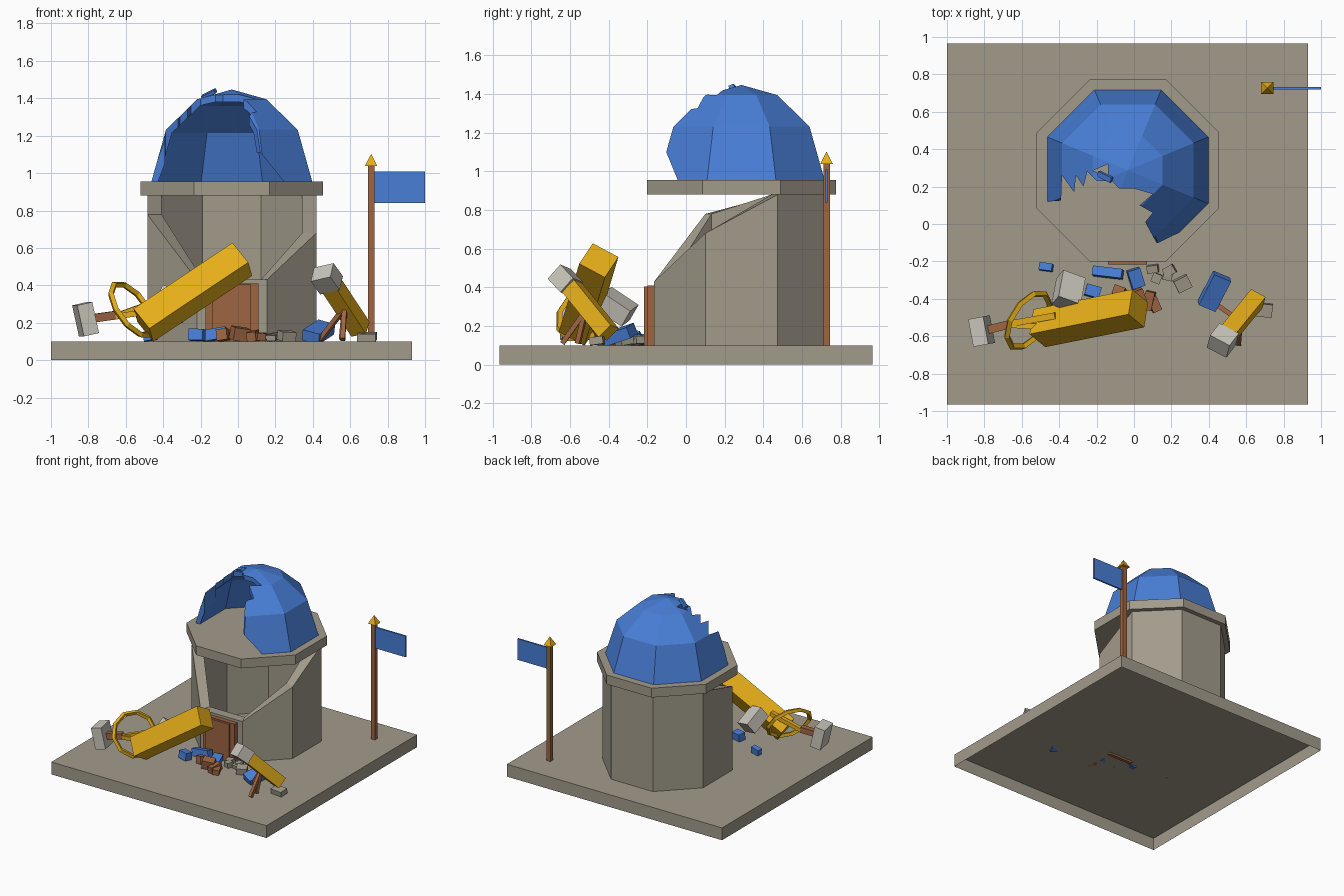
import bpy, bmesh, math, random
from mathutils import Vector, Matrix, Euler

random.seed(4)
if "Cube" in bpy.data.objects:
    bpy.data.objects.remove(bpy.data.objects["Cube"], do_unlink=True)


def material(name, rgb):
    m = bpy.data.materials.new(name)
    m.use_nodes = True
    m.diffuse_color = (*rgb, 1)
    m.node_tree.nodes["Principled BSDF"].inputs["Base Color"].default_value = (*rgb, 1)
    return m


STONE = material("stone", (.36, .33, .26))
PALE = material("pale stone", (.58, .56, .49))
BLUE = material("roof blue", (.065, .21, .68))
GOLD = material("gold", (.78, .42, .01))
WOOD = material("brown wood", (.34, .13, .055))
CX, CY = -.033, .287


def finish(name, bm, mat):
    bmesh.ops.recalc_face_normals(bm, faces=bm.faces)
    me = bpy.data.meshes.new(name)
    bm.to_mesh(me)
    bm.free()
    me.materials.append(mat)
    ob = bpy.data.objects.new(name, me)
    bpy.context.collection.objects.link(ob)
    return ob


def box(name, loc, size, mat, rot=None):
    bm = bmesh.new()
    rot = rot or Matrix.Identity(4)
    bmesh.ops.create_cube(bm, size=1, matrix=Matrix.Translation(loc) @ rot @ Matrix.Diagonal((*size, 1)))
    return finish(name, bm, mat)


def span(name, lo, hi, mat):
    lo, hi = Vector(lo), Vector(hi)
    return box(name, (lo + hi) / 2, hi - lo, mat)


def beam(name, p, q, w, h, mat, roll=0):
    """Box running from p to q, rolled around its own length."""
    p, q = Vector(p), Vector(q)
    d = q - p
    rot = d.to_track_quat('X', 'Z').to_matrix().to_4x4() @ Matrix.Rotation(math.radians(roll), 4, 'X')
    return box(name, (p + q) / 2, (d.length, w, h), mat, rot)


def octagon_lathe(name, profile, mat, closed=False, shape=None):
    """Eight-sided turning; profile is (flat-side radius, height)."""
    bm = bmesh.new()
    rings = []
    for k in range(8):
        a = math.radians(22.5 + 45 * k)
        s = 1 / math.cos(math.pi / 8)
        rings.append([bm.verts.new((CX + r * s * math.cos(a), CY + r * s * math.sin(a), z)) for r, z in profile])
    n = len(profile)
    for k in range(8):
        a, b = rings[k], rings[(k + 1) % 8]
        for i in range(n if closed else n - 1):
            j = (i + 1) % n
            bm.faces.new((a[i], b[i], b[j], a[j]))
    bmesh.ops.remove_doubles(bm, verts=bm.verts, dist=.0001)
    if shape:
        shape(bm)
    return finish(name, bm, mat)


def prism(name, pts, lo, hi, upright=False):
    """Extruded polygon, drawn in plan or (upright) in elevation."""
    bm = bmesh.new()
    put = (lambda u, v, t: (u, t, v)) if upright else (lambda u, v, t: (u, v, t))
    f = bm.faces.new([bm.verts.new(put(u, v, lo)) for u, v in pts])
    out = bmesh.ops.extrude_face_region(bm, geom=[f])
    top = [g for g in out["geom"] if isinstance(g, bmesh.types.BMVert)]
    bmesh.ops.translate(bm, verts=top, vec=Vector(put(0, 0, hi - lo)))
    ob = finish(name, bm, BLUE)
    ob.hide_render = True
    return ob


def carve(ob, cutter):
    mod = ob.modifiers.new("carve", 'BOOLEAN')
    mod.operation, mod.solver, mod.object = 'DIFFERENCE', 'EXACT', cutter
    bpy.context.view_layer.objects.active = ob
    bpy.ops.object.modifier_apply(modifier=mod.name)
    bpy.data.objects.remove(cutter, do_unlink=True)


# Ground plate, open underneath
bm = bmesh.new()
bmesh.ops.create_cube(bm, size=1, matrix=Matrix.Translation((-.034, 0, .05)) @ Matrix.Diagonal((1.93, 1.93, .1, 1)))
bmesh.ops.delete(bm, geom=[f for f in bm.faces if f.normal.z < -.5], context='FACES')
finish("ground_plate", bm, STONE)


# Tower with its front wall broken away
def break_front(bm):
    for v in bm.verts:
        if v.co.z > .5:
            if v.co.y < 0:
                v.co.z = .43
            elif v.co.y < CY:
                v.co.z = .78 if v.co.x < 0 else .68


octagon_lathe("tower_wall", [(.452, .1), (.452, .88), (.376, .88), (.376, .1)], STONE, True, break_front)
octagon_lathe("tower_rim", [(0, .88), (.488, .88), (.488, .955), (0, .955)], STONE)

# Dome shell with a ragged opening
dome = octagon_lathe("dome", [(.43, .955), (.352, 1.232), (.185, 1.395), (0, 1.447),
                              (0, 1.41), (.17, 1.36), (.32, 1.215), (.395, .955)], BLUE, True)
carve(dome, prism("dome_opening", [
    (-.6, -.4), (-.6, .11), (-.39, .125), (-.385, .26), (-.32, .17), (-.31, .26), (-.27, .2),
    (-.25, .28), (-.2, .23), (-.12, .23), (-.08, .19), (0, .19), (.1, .16), (.03, .1),
    (.1, .06), (.06, .01), (.12, -.1), (.1, -.4)], .9, 1.6))
carve(dome, prism("dome_gap", [(0, .9), (.29, .9), (.12, 1.11), (0, 1.11)], -.4, .1, True))
carve(dome, prism("dome_hole", [(-.22, .285), (-.14, .32), (-.14, .25)], 1.2, 1.6))
beam("dome_shard", (-.19, .27, 1.405), (-.12, .235, 1.44), .03, .02, BLUE, 25)

# Door
span("door_frame", (-.175, -.2, .1), (.11, -.16, .41), WOOD)
span("door_panel", (-.14, -.217, .085), (.07, -.19, .405), WOOD)

# Flag
span("flag_pole", (.695, .71, .1), (.73, .745, 1.04), WOOD)
span("flag", (.73, .719, .84), (1, .733, 1.01), BLUE)
bm = bmesh.new()
bmesh.ops.create_cone(bm, cap_ends=True, segments=4, radius1=.047, radius2=0, depth=.065,
                      matrix=Matrix.Translation((.712, .727, 1.07)) @ Matrix.Rotation(math.pi / 4, 4, 'Z'))
finish("pole_finial", bm, GOLD)

# Large fallen telescope with hand wheel and counterweight
beam("telescope_tube", (-.506, -.557, .187), (.023, -.451, .54), .152, .152, GOLD, 56)
bpy.ops.mesh.primitive_torus_add(major_segments=10, minor_segments=4, major_radius=.165, minor_radius=.018,
                                 location=(-.565, -.515, .27))
wheel = bpy.context.object
wheel.name = "telescope_wheel"
wheel.rotation_euler = Vector((.72, -.45, .53)).to_track_quat('Z', 'Y').to_euler()
wheel.data.materials.append(GOLD)
for p in wheel.data.polygons:
    p.use_smooth = False
beam("wheel_arm", (-.67, -.535, .23), (-.42, -.49, .32), .035, .03, GOLD)
beam("wheel_brace", (-.67, -.54, .23), (-.48, -.55, .26), .03, .03, GOLD)
beam("weight_rod", (-.8, -.57, .22), (-.66, -.535, .24), .045, .045, WOOD)
beam("weight_block", (-.855, -.58, .21), (-.775, -.565, .228), .15, .17, PALE)

# Small toppled telescope on legs
beam("small_tube", (.655, -.4, .165), (.5, -.59, .4), .09, .09, GOLD, 15)
beam("small_head", (.5, -.59, .4), (.45, -.655, .47), .12, .1, PALE, 15)
for i, foot in enumerate([(.56, -.64, .11), (.44, -.43, .11), (.555, -.56, .11)]):
    beam("small_leg_%d" % (i + 1), (.57, -.52, .28), foot, .025, .025, WOOD)

# Large fallen block
box("fallen_block", (-.35, -.36, .3), (.13, .17, .1), PALE, Euler((-.6, .25, -.35)).to_matrix().to_4x4())


# Rubble: x, y, width, depth, height
def rubble(name, mat, rows):
    for i, (x, y, w, d, h) in enumerate(rows):
        rot = Euler([random.uniform(-.2, .2), random.uniform(-.2, .2), random.uniform(-.6, .6)])
        box("%s_%d" % (name, i + 1), (x, y, .105 + h / 2), (w, d, h), mat, rot.to_matrix().to_4x4())


rubble("roof_chunk", BLUE, [(-.47, -.23, .07, .04, .05), (-.14, -.26, .16, .05, .06),
                            (.01, -.29, .07, .1, .05), (-.22, -.36, .08, .06, .06)])
box("roof_slab", (.43, -.36, .15), (.1, .19, .06), BLUE, Euler((.3, .25, -.4)).to_matrix().to_4x4())
rubble("door_chunk", WOOD, [(-.08, -.36, .06, .05, .06), (.01, -.39, .09, .07, .07),
                            (.08, -.41, .05, .1, .05), (.11, -.43, .05, .08, .04)])
rubble("stone_chunk", STONE, [(.1, -.24, .06, .04, .04), (.12, -.29, .05, .05, .04), (.19, -.25, .06, .05, .04),
                              (.18, -.28, .05, .04, .03), (.26, -.32, .08, .07, .05), (.69, -.46, .1, .07, .04)])
